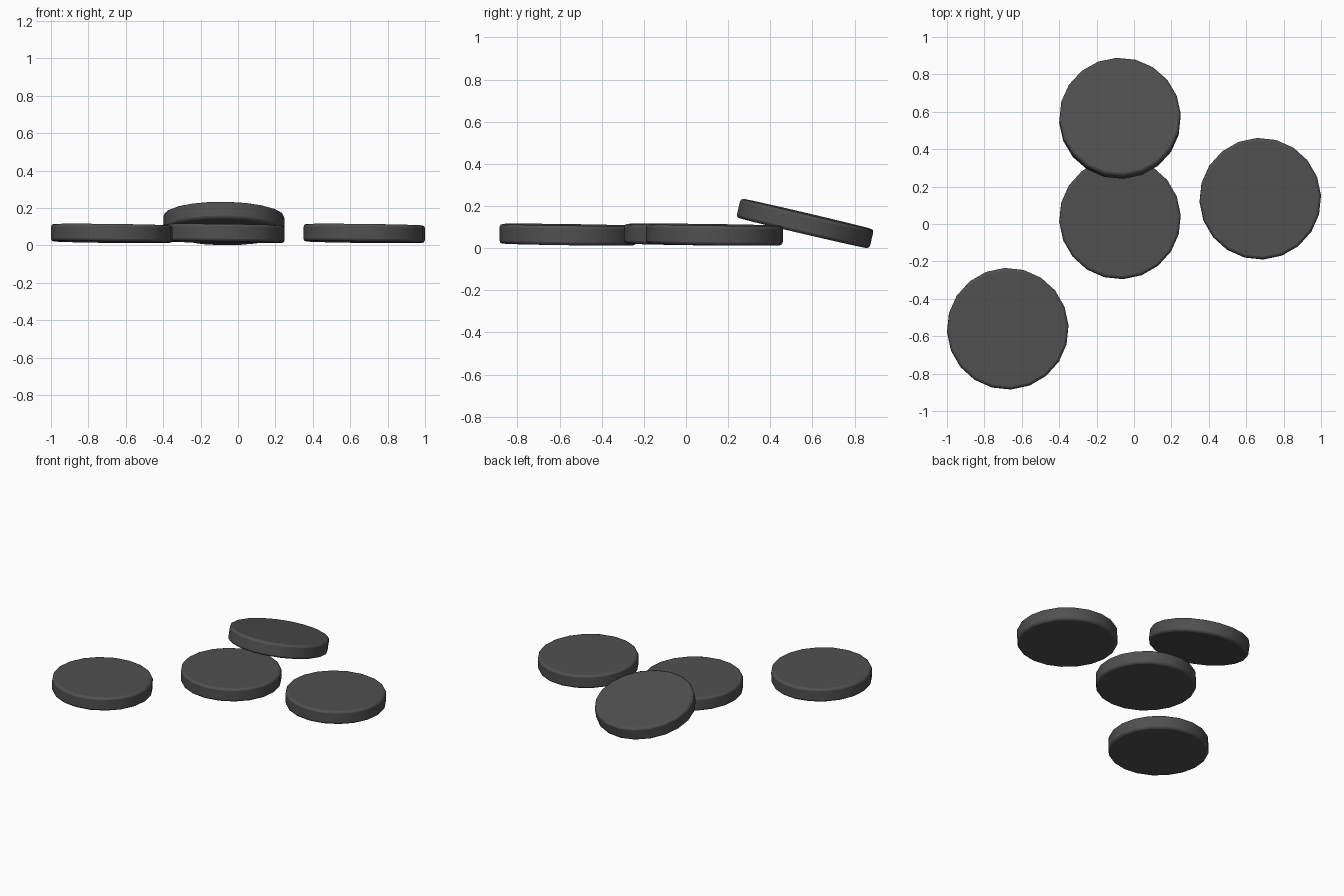
import bpy
from math import radians

if "Cube" in bpy.data.objects:
    bpy.data.objects.remove(bpy.data.objects["Cube"])

RADIUS, THICK, SIDES = 0.325, 0.093, 20

dark = bpy.data.materials.new("dark_rubber")
dark.diffuse_color = (0.08, 0.08, 0.08, 1)
dark.use_nodes = True
dark.node_tree.nodes["Principled BSDF"].inputs["Base Color"].default_value = dark.diffuse_color


def puck(name, loc, tilt_x, tilt_y):
    """A 20-sided disc with rounded rims, slightly tilted."""
    bpy.ops.mesh.primitive_cylinder_add(vertices=SIDES, radius=RADIUS, depth=THICK)
    ob = bpy.context.object
    ob.name = name
    ob.data.materials.append(dark)
    # spin the facets, then tilt the disc
    ob.rotation_euler = (0, 0, radians(3))
    bpy.ops.object.transform_apply(location=False, rotation=True, scale=False)
    ob.rotation_euler = (radians(tilt_x), radians(tilt_y), 0)
    ob.location = loc
    # soften the top and bottom rims only
    bev = ob.modifiers.new("rim", 'BEVEL')
    bev.width = 0.014
    bev.segments = 2
    bev.limit_method = 'ANGLE'
    bev.angle_limit = radians(40)
    bpy.ops.object.shade_smooth_by_angle(angle=radians(50))
    return ob


# three discs lying almost flat
for name, x, y in (("puck_left", -0.675, -0.56),
                   ("puck_middle", -0.075, 0.03),
                   ("puck_right", 0.675, 0.135)):
    puck(name, (x, y, 0.064), -0.8, 0.7)

# fourth disc leaning on the middle one
puck("puck_leaning", (-0.075, 0.565, 0.117), -13.2, 0.7)
